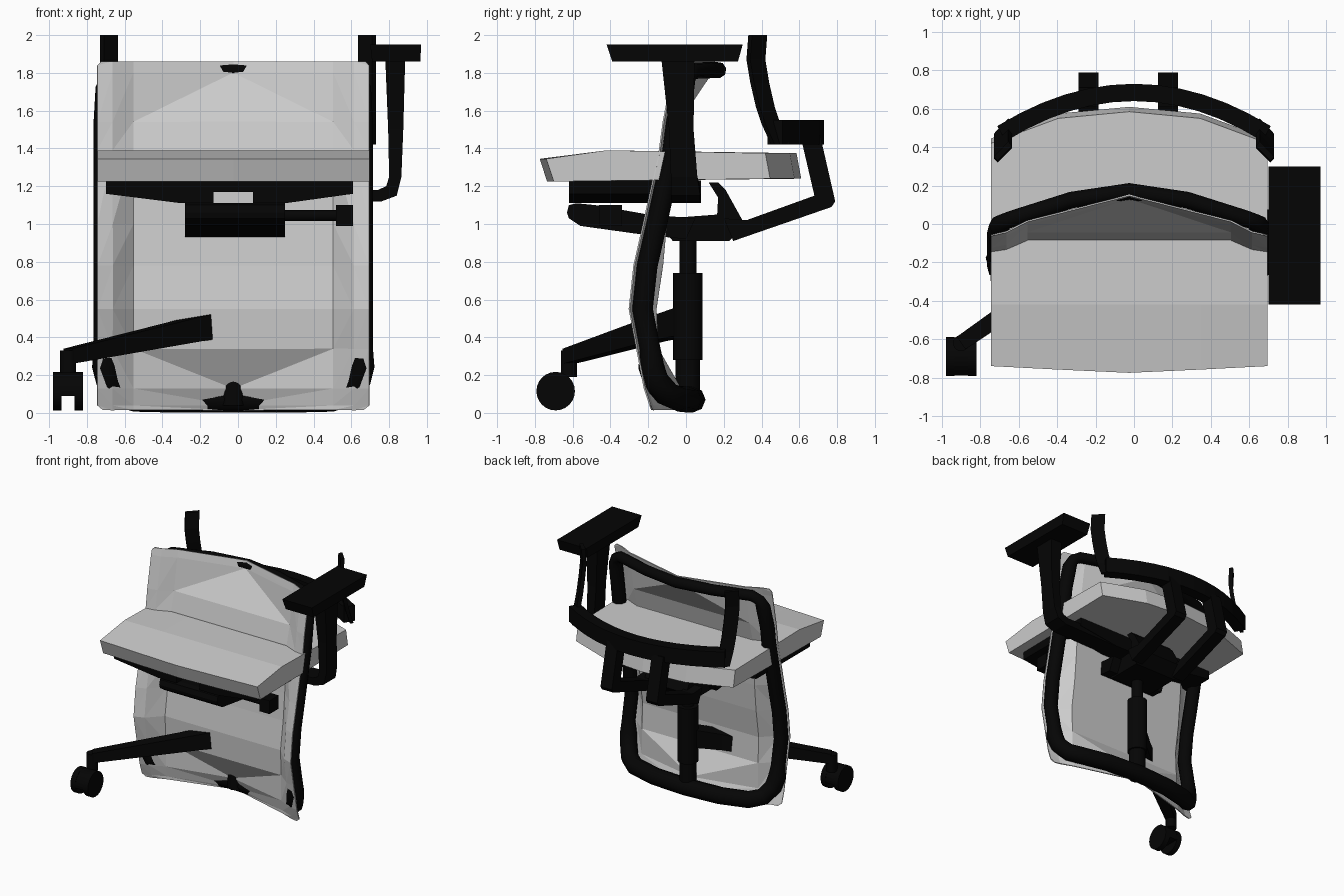
import bpy, bmesh, math
from mathutils import Vector

if "Cube" in bpy.data.objects:
    bpy.data.objects.remove(bpy.data.objects["Cube"])

CX = -0.025  # centre line of the seat and back


def material(name, value):
    m = bpy.data.materials.new(name)
    m.use_nodes = True
    m.diffuse_color = (value, value, value, 1)
    m.node_tree.nodes["Principled BSDF"].inputs["Base Color"].default_value = (value, value, value, 1)
    return m


BLACK = material("black plastic", 0.0015)
GREY = material("light grey fabric", 0.6)


def finish(name, bm, mat):
    bmesh.ops.recalc_face_normals(bm, faces=bm.faces)
    mesh = bpy.data.meshes.new(name)
    bm.to_mesh(mesh)
    bm.free()
    mesh.materials.append(mat)
    ob = bpy.data.objects.new(name, mesh)
    bpy.context.collection.objects.link(ob)
    return ob


def loft(name, rings, mat=BLACK, closed=True):
    """Skin a list of equal point rings; closed rings get end caps, open ones are triangulated."""
    bm = bmesh.new()
    rows = [[bm.verts.new(p) for p in ring] for ring in rings]
    n = len(rows[0])
    for a, b in zip(rows, rows[1:]):
        for i in range(n if closed else n - 1):
            j = (i + 1) % n
            bm.faces.new((a[i], a[j], b[j], b[i]))
    if closed:
        bm.faces.new(rows[0])
        bm.faces.new(rows[-1])
    else:
        bmesh.ops.triangulate(bm, faces=bm.faces, quad_method="LONG_EDGE")
    return finish(name, bm, mat)


def side_prism(name, profile, x0, x1):
    return loft(name, [[(x, y, z) for y, z in profile] for x in (x0, x1)])


def box(name, x0, x1, y0, y1, z0, z1):
    return side_prism(name, [(y0, z0), (y1, z0), (y1, z1), (y0, z1)], x0, x1)


def beam(name, stations):
    """Rectangular bar through (point, width, height) stations."""
    pts = [Vector(s[0]) for s in stations]
    rings = []
    for i, (p, w, h) in enumerate(stations):
        d = (pts[min(i + 1, len(pts) - 1)] - pts[max(i - 1, 0)]).normalized()
        side = d.cross(Vector((0, 0, 1))).normalized() * w / 2
        up = Vector((0, 0, h / 2))
        rings.append([pts[i] + side + up, pts[i] - side + up, pts[i] - side - up, pts[i] + side - up])
    return loft(name, rings)


def cylinder(name, start, end, r, sides=24):
    a, b = Vector(start), Vector(end)
    bm = bmesh.new()
    bmesh.ops.create_cone(bm, cap_ends=True, segments=sides, radius1=r, radius2=r, depth=(b - a).length)
    turn = Vector((0, 0, 1)).rotation_difference(b - a).to_matrix()
    bmesh.ops.rotate(bm, matrix=turn, verts=bm.verts)
    bmesh.ops.translate(bm, vec=(a + b) / 2, verts=bm.verts)
    return finish(name, bm, BLACK)


# Seat cushion: side profiles lofted across its width
rings = []
for x, front, back in ((-0.72, -0.74, 0.42), (-0.37, -0.758, 0.55), (0, -0.775, 0.585),
                       (0.37, -0.758, 0.55), (0.72, -0.74, 0.42)):
    rings.append([(CX + x, y, z) for y, z in (
        (front, 1.345), (-0.42, 1.39), (back, 1.375), (back + 0.025, 1.24), (front + 0.04, 1.225))])
loft("seat_cushion", rings, GREY)

# Back panel: rows of height, half width, edge depth, shoulder depth, centre depth
ROWS = ((0.015, 0.69, -0.18, -0.13, 0.02), (0.04, 0.72, -0.19, -0.13, 0.01), (0.13, 0.72, -0.22, -0.15, -0.03),
        (0.34, 0.72, -0.26, -0.15, -0.15), (0.55, 0.72, -0.30, -0.16, -0.16),
        (0.78, 0.72, -0.275, -0.125, -0.125), (1.0, 0.72, -0.225, -0.105, -0.105),
        (1.39, 0.72, -0.14, -0.08, -0.08), (1.54, 0.72, -0.12, -0.04, -0.04),
        (1.80, 0.72, -0.07, 0.0, 0.135), (1.84, 0.72, -0.06, 0.01, 0.145), (1.86, 0.70, -0.055, 0.015, 0.15))
rings = []
for z, wide, edge, shoulder, mid in ROWS:
    lip = edge + (shoulder - edge) * 0.2
    half = [(wide, edge), (0.64, lip), (0.53, shoulder)]
    line = [(-x, y) for x, y in half] + [(0, mid)] + half[::-1]
    rings.append([(CX + x, y, z) for x, y in line])
panel = loft("back_panel", rings, GREY, closed=False)
solid = panel.modifiers.new("thickness", "SOLIDIFY")
solid.thickness = 0.008
solid.offset = 0

# Tubular frame around the back panel, heavier along the bottom
rail = [(0.52, -0.04, 0.075), (0.61, -0.1, 0.1), (0.66, -0.16, 0.17), (0.68, -0.185, 0.25)]
rail += [(0.685, row[2] + 0.07, row[0]) for row in ROWS[3:9]]
rail += [(0.675, -0.01, 1.72), (0.655, 0.01, 1.78), (0.6, 0.03, 1.81)]
loop = rail + [(0.3, 0.125, 1.815), (0, 0.17, 1.815), (-0.3, 0.125, 1.815)]
loop += [(-x, y, z) for x, y, z in rail[::-1]] + [(-0.3, 0.015, 0.07), (0, 0.035, 0.07), (0.3, 0.015, 0.07)]
curve = bpy.data.curves.new("back_frame", "CURVE")
curve.dimensions = "3D"
curve.bevel_depth = 0.055
curve.bevel_resolution = 2
spline = curve.splines.new("POLY")
spline.points.add(len(loop) - 1)
spline.use_cyclic_u = True
for p, (x, y, z) in zip(spline.points, loop):
    p.co = (CX + x, y, z, 1)
    p.radius = 1.25 if z < 0.3 else 0.8 if z > 1.75 else 1.0
curve.materials.append(BLACK)
bpy.context.collection.objects.link(bpy.data.objects.new("back_frame", curve))

# Under-seat plate with a notch in the middle
outline = [(-0.70, 1.23), (-0.70, 1.16), (-0.30, 1.11), (-0.13, 1.11), (-0.13, 1.17),
           (0.08, 1.17), (0.08, 1.11), (0.25, 1.11), (0.61, 1.16), (0.61, 1.23)]
loft("seat_plate", [[(x, y, z) for x, z in outline] for y in (-0.62, 0.08)])

# Tilt mechanism, front housing and rear housing
side_prism("front_housing", [(-0.63, 1.06), (-0.62, 1.03), (-0.56, 0.99), (-0.2, 0.94), (0, 0.92),
                             (0.05, 1.03), (-0.2, 1.05), (-0.48, 1.1), (-0.58, 1.11), (-0.62, 1.1)], -0.28, 0.25)
side_prism("rear_housing", [(-0.11, 0.96), (-0.07, 0.91), (0.23, 0.91), (0.31, 1.0), (0.21, 1.18),
                            (0.17, 1.22), (0.12, 1.22), (0.17, 1.14), (0.165, 1.05), (-0.1, 1.03)], -0.22, 0.17)

# Tilt lever and knob
cylinder("lever_rod", (0.2, -0.4, 1.045), (0.55, -0.4, 1.045), 0.028, sides=12)
box("lever_knob", 0.52, 0.61, -0.46, -0.34, 0.99, 1.1)

# Rear brackets and the curved bar they carry
bracket = [(0.2, 1.03), (0.32, 1.02), (0.68, 1.15), (0.61, 1.45), (0.71, 1.47),
           (0.79, 1.12), (0.77, 1.09), (0.25, 0.91)]
for name, x in (("rear_bracket_right", -0.29), ("rear_bracket_left", 0.125)):
    side_prism(name, bracket, x, x + 0.105)
stations = [0.69 * i / 6 for i in range(-6, 7)]
beam("rear_bar", [((x, 0.685 - 0.45 * x * x, 1.485), 0.09, 0.13) for x in stations])

# Thin diagonal uprights at the ends of the bar
for name, s in (("upright_right", -1), ("upright_left", 1)):
    rings = []
    for y, z in ((0.45, 1.42), (0.4, 1.53), (0.37, 1.62), (0.34, 1.75), (0.32, 1.87), (0.33, 2.0)):
        rings.append([(s * x, y + dy, z) for x, dy in ((0.635, 0.075), (0.71, 0), (0.73, 0.02), (0.655, 0.1))])
    loft(name, rings)

# Armrest: pad, tapered post and elbow to the mechanism
loft("arm_pad", [[(0.71, -0.39, 1.86), (0.965, -0.39, 1.86), (0.965, 0.275, 1.86), (0.71, 0.275, 1.86)],
                 [(0.70, -0.42, 1.95), (0.97, -0.42, 1.95), (0.97, 0.3, 1.95), (0.70, 0.3, 1.95)]])
post = []
for xa, za, xb, zb, y0, y1 in ((0.78, 1.87, 0.885, 1.87, -0.13, 0.045), (0.795, 1.5, 0.875, 1.5, -0.09, 0.04),
                               (0.80, 1.25, 0.865, 1.25, -0.08, 0.06), (0.785, 1.2, 0.84, 1.15, -0.08, 0.075),
                               (0.74, 1.18, 0.76, 1.12, -0.08, 0.075), (0.2, 1.17, 0.2, 1.11, -0.08, 0.075)):
    post.append([(xa, y0, za), (xb, y0, zb), (xb, y1, zb), (xa, y1, za)])
loft("arm_post", post)

# Gas column
cylinder("column_base", (CX, 0.01, 0.04), (CX, 0.01, 0.3), 0.065)
cylinder("column_sleeve", (CX, 0.01, 0.28), (CX, 0.01, 0.74), 0.078)
cylinder("column_rod", (CX, 0.01, 0.74), (CX, 0.01, 0.95), 0.045)

# Single base leg with its twin-wheel caster
beam("base_leg", [((-0.02, 0.0, 0.485), 0.12, 0.15), ((-0.22, -0.15, 0.445), 0.11, 0.13),
                  ((-0.9, -0.62, 0.3), 0.08, 0.08)])
cylinder("caster_stem", (-0.9, -0.62, 0.19), (-0.9, -0.62, 0.33), 0.042)
arch = [math.radians(a) for a in range(-15, 196, 15)]
side_prism("caster_hub", [(-0.69 + 0.1 * math.cos(a), 0.115 + 0.1 * math.sin(a)) for a in arch], -0.95, -0.85)
for name, x in (("caster_wheel_right", -0.98), ("caster_wheel_left", -0.865)):
    cylinder(name, (x, -0.69, 0.115), (x + 0.045, -0.69, 0.115), 0.102)

# Smooth the round parts only
bpy.ops.object.select_all(action="DESELECT")
for ob in bpy.context.scene.objects:
    if ob.name.startswith(("column", "caster_wheel", "caster_stem", "lever_rod")):
        ob.select_set(True)
        bpy.context.view_layer.objects.active = ob
bpy.ops.object.shade_smooth_by_angle(angle=math.radians(40))
